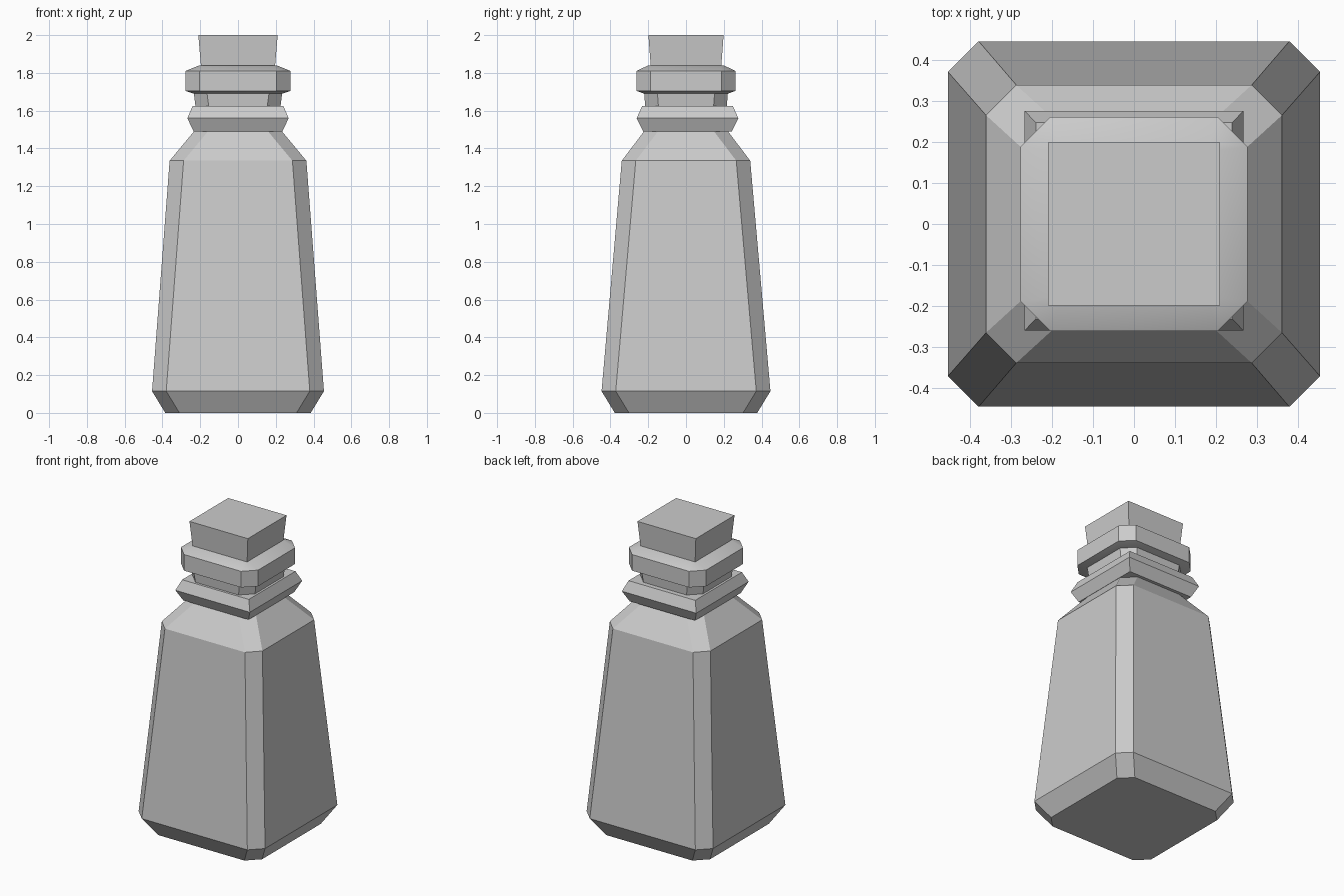
import bpy

if "Cube" in bpy.data.objects:
    bpy.data.objects.remove(bpy.data.objects["Cube"])


def ring(hx, hy, z, c, oy):
    """Rectangle with corners cut by c (c = 0 gives a plain square ring)."""
    if c == 0:
        pts = [(hx, -hy), (hx, hy), (-hx, hy), (-hx, -hy)]
    else:
        pts = [(hx - c, -hy), (hx, -hy + c), (hx, hy - c), (hx - c, hy),
               (-hx + c, hy), (-hx, hy - c), (-hx, -hy + c), (-hx + c, -hy)]
    return [(x, y + oy, z) for x, y in pts]


def loft(name, levels, oy=0.0):
    """Closed solid through stacked rings given as (half x, half y, z, corner cut)."""
    verts = [p for hx, hy, z, c in levels for p in ring(hx, hy, z, c, oy)]
    n = len(verts) // len(levels)
    faces = [tuple(reversed(range(n))), tuple(range(len(verts) - n, len(verts)))]
    for k in range(len(levels) - 1):
        for i in range(n):
            j = (i + 1) % n
            faces.append((k * n + i, k * n + j, (k + 1) * n + j, (k + 1) * n + i))
    mesh = bpy.data.meshes.new(name)
    mesh.from_pydata(verts, [], faces)
    obj = bpy.data.objects.new(name, mesh)
    bpy.context.collection.objects.link(obj)
    return obj


# Tapered bottle body with cut corners and sloping shoulder
loft("bottle_body", [
    (0.385, 0.377, 0.0, 0.075),
    (0.455, 0.447, 0.115, 0.075),
    (0.362, 0.340, 1.335, 0.074),
    (0.225, 0.215, 1.50, 0.074),
])

# Sharp-cornered lip ring at the base of the neck
loft("neck_lip", [
    (0.235, 0.235, 1.49, 0),
    (0.268, 0.269, 1.56, 0),
    (0.240, 0.240, 1.625, 0),
], oy=0.008)

# Short neck between lip and collar
loft("bottle_neck", [
    (0.222, 0.214, 1.60, 0.07),
    (0.235, 0.222, 1.70, 0.07),
])

# Collar, with a softly shaded sloping top
collar = loft("collar", [
    (0.235, 0.222, 1.69, 0.073),
    (0.278, 0.262, 1.705, 0.073),
    (0.278, 0.262, 1.81, 0.073),
    (0.205, 0.200, 1.84, 0.02),
])
bpy.context.view_layer.objects.active = collar
collar.select_set(True)
bpy.ops.object.shade_smooth_by_angle(angle=0.52)

# Square cork stopper, wider at the top
loft("cork", [
    (0.193, 0.184, 1.80, 0),
    (0.210, 0.199, 2.0, 0),
])
